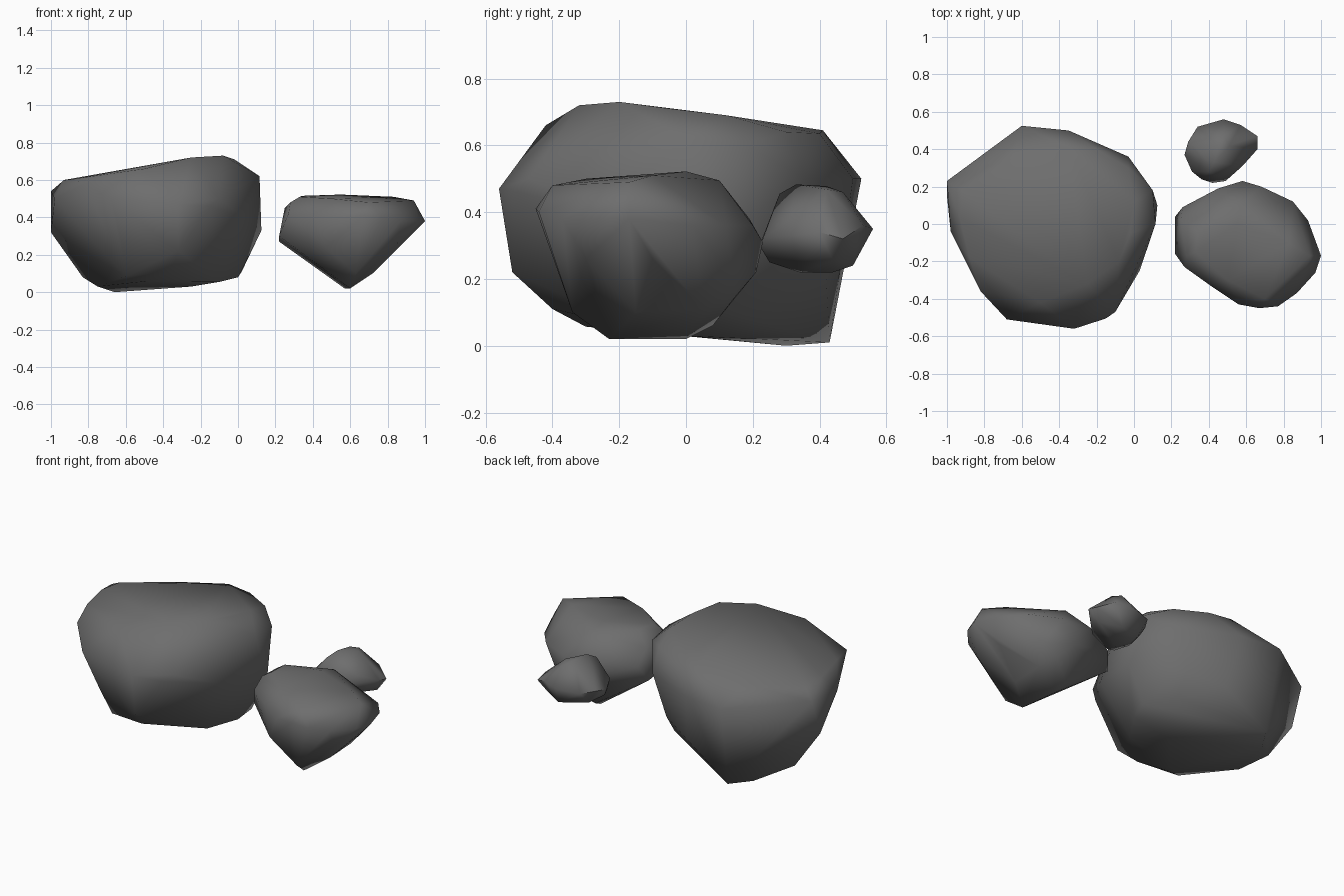
import bpy, bmesh
from math import radians

# dark stone colour
stone = bpy.data.materials.new("dark_stone")
stone.diffuse_color = (.155, .155, .155, 1)


def rock(name, *rings):
    """Wrap a tight convex skin around a few chiselled corner points."""
    bm = bmesh.new()
    for ring in rings:
        for p in ring:
            bm.verts.new(p)
    bmesh.ops.convex_hull(bm, input=bm.verts[:])
    loose = [v for v in bm.verts if not v.link_faces]
    bmesh.ops.delete(bm, geom=loose, context='VERTS')
    bmesh.ops.recalc_face_normals(bm, faces=bm.faces[:])
    mesh = bpy.data.meshes.new(name)
    bm.to_mesh(mesh)
    bm.free()
    mesh.materials.append(stone)
    ob = bpy.data.objects.new(name, mesh)
    bpy.context.collection.objects.link(ob)
    bpy.ops.object.select_all(action='DESELECT')
    ob.select_set(True)
    bpy.context.view_layer.objects.active = ob
    bpy.ops.object.shade_smooth_by_angle(angle=radians(75))
    return ob


# large boulder: top, girth and underside corners
rock("large_boulder",
     [(-.91, .17, .595), (-.93, .03, .6), (-.88, -.18, .605),
      (-.65, .35, .6), (-.35, .41, .645), (-.2, .4, .635),
      (-.03, .3, .64), (0, .12, .69), (-.02, -.05, .71), (-.08, -.2, .73),
      (-.25, -.32, .72), (-.5, -.42, .66)],
     [(-.6, .525, .5), (-.35, .5, .5), (-.03, .36, .5), (.1, .18, .6),
      (.125, .1, .33), (.115, 0, .62), (.03, -.25, .4), (-.1, -.47, .5),
      (-.15, -.505, .46), (-.32, -.56, .47), (-.68, -.51, .5),
      (-.82, -.36, .58), (-.98, -.04, .5), (-1, .23, .54), (-1, .15, .32)],
     [(-.58, .43, .01), (-.66, .3, 0), (-.83, .15, .08), (-.75, 0, .03),
      (-.6, -.34, .085), (-.62, -.43, .26), (-.5, -.3, .057),
      (-.36, -.4, .11), (-.32, -.52, .22), (-.25, 0, .03),
      (-.1, -.15, .055), (0, 0, .08), (.02, .1, .11), (-.1, .25, .13),
      (-.1, .33, .25), (-.3, .42, .2)])

# medium boulder: flat top, wide girth, keel-like underside
rock("medium_boulder",
     [(.34, -.04, .515), (.33, -.15, .51), (.28, -.17, .48), (.55, 0, .522),
      (.57, .1, .495), (.83, -.1, .51), (.94, -.17, .49), (.7, -.4, .48),
      (.5, -.3, .5)],
     [(.25, .02, .45), (.22, .04, .27), (.22, -.16, .3), (.27, -.23, .42),
      (.26, .09, .36), (.45, .19, .38), (.58, .23, .31), (.68, .2, .36),
      (.85, .12, .36), (.93, .02, .36), (1, -.17, .38), (.97, -.26, .38),
      (.87, -.37, .38), (.77, -.44, .4), (.67, -.45, .41), (.56, -.43, .4),
      (.41, -.33, .41)],
     [(.57, 0, .02), (.6, -.23, .02), (.63, -.34, .1), (.47, -.37, .24),
      (.72, -.15, .1), (.72, .05, .11), (.55, .08, .06), (.6, .21, .22),
      (.68, .15, .15), (.76, .14, .21), (.88, -.1, .26), (.85, -.3, .26)])

# small stone wedged up behind
rock("small_stone",
     [(.4, .28, .455), (.43, .33, .483), (.45, .42, .478), (.51, .42, .468),
      (.48, .47, .46)],
     [(.27, .37, .33), (.29, .44, .34), (.34, .52, .34), (.48, .56, .35),
      (.57, .53, .36), (.66, .47, .32), (.66, .4, .34), (.58, .31, .38),
      (.49, .23, .32), (.42, .22, .3), (.36, .24, .33), (.31, .28, .35)],
     [(.4, .25, .25), (.35, .25, .26), (.31, .33, .27), (.42, .34, .22),
      (.5, .44, .22), (.5, .5, .24), (.57, .36, .26), (.62, .44, .255),
      (.35, .43, .25)])
